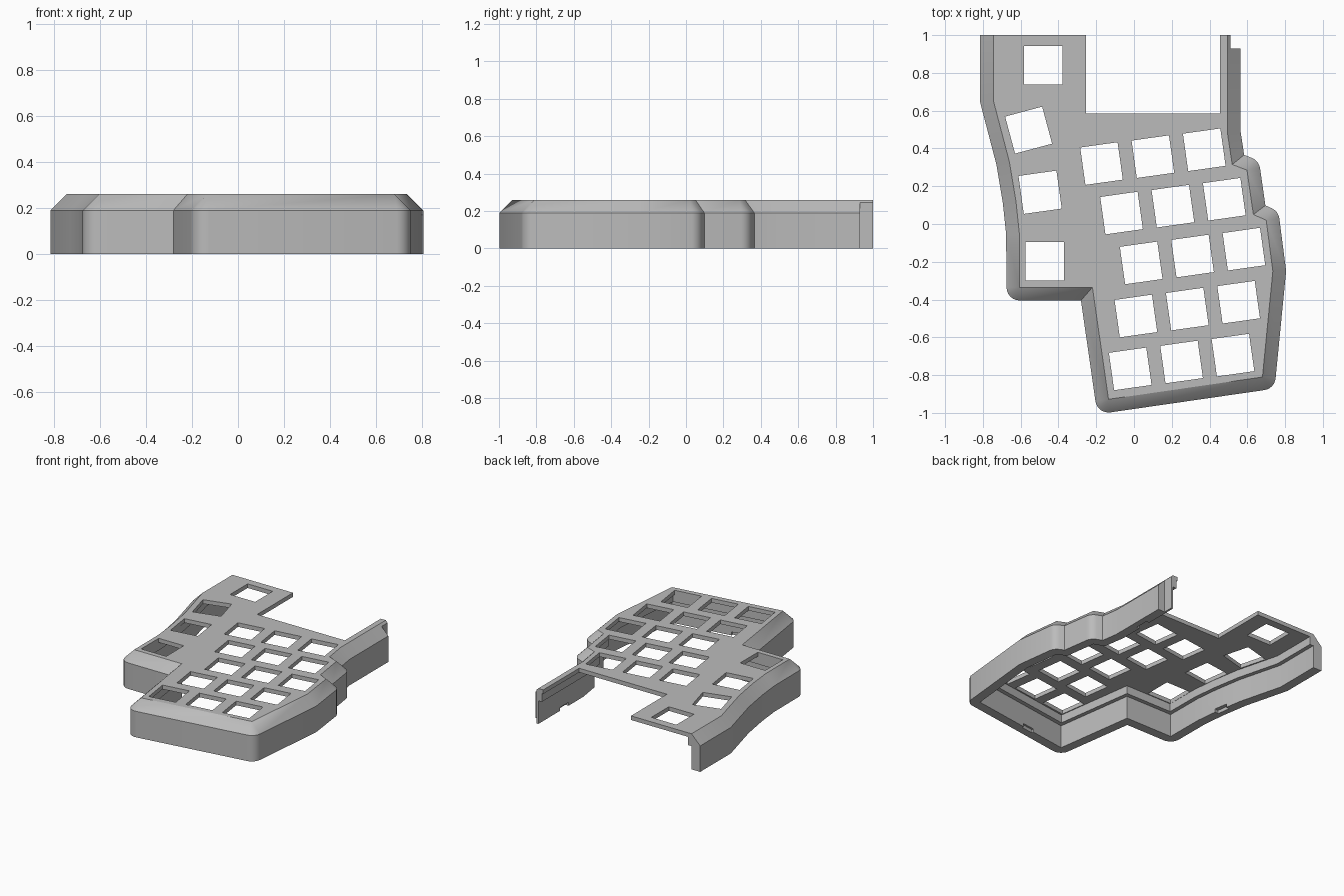
import bpy, bmesh, math
from mathutils import Vector, Matrix

if "Cube" in bpy.data.objects:
    bpy.data.objects.remove(bpy.data.objects["Cube"])

grey = bpy.data.materials.new("case grey")
grey.use_nodes = True
grey.diffuse_color = (0.5, 0.5, 0.5, 1)
grey.node_tree.nodes["Principled BSDF"].inputs["Base Color"].default_value = (0.5, 0.5, 0.5, 1)

BEVEL, TOP, SHOULDER, UNDER, LEDGE = 0.07, 0.26, 0.19, 0.23, 0.17

# Edge of the flat top, counter-clockwise from back left to back right
rim = [Vector(p) for p in [
    (-.745, 1), (-.745, .655), (-.66, .33), (-.625, .12), (-.607, -.05),
    (-.605, -.335), (-.22, -.335), (-.135, -.928), (.68, -.81), (.735, -.25),
    (.70, .02), (.632, .05), (.598, .285), (.52, .315), (.495, .48), (.495, 1)]]


def make_object(name, bm):
    bmesh.ops.remove_doubles(bm, verts=bm.verts, dist=1e-5)
    bmesh.ops.recalc_face_normals(bm, faces=bm.faces)
    mesh = bpy.data.meshes.new(name)
    bm.to_mesh(mesh)
    bm.free()
    obj = bpy.data.objects.new(name, mesh)
    bpy.context.collection.objects.link(obj)
    mesh.materials.append(grey)
    return obj


def outward(a, b):
    d = (b - a).normalized()
    return Vector((d.y, -d.x))


def stations(path, steps=6):
    """Per station: rim point, outer offset direction, inner offset direction."""
    out = []
    for i, p in enumerate(path):
        n0 = outward(path[max(i - 1, 0)], path[max(i, 1)])
        last = len(path) - 1
        n1 = outward(path[min(i, last - 1)], path[min(i + 1, last)])
        miter = (n0 + n1) / (1 + n0.dot(n1))
        turn = math.atan2(n0.cross(n1), n0.dot(n1))
        if turn > 0.3:  # convex corners are rounded on the outside
            for k in range(steps + 1):
                out.append((p, Matrix.Rotation(turn * k / steps, 2) @ n0, miter))
        else:
            out.append((p, miter, miter))
    return out


def box(bm, x, y, size, z0, z1, angle=0):
    m = (Matrix.Translation((x, y, (z0 + z1) / 2)) @ Matrix.Rotation(math.radians(angle), 4, 'Z')
         @ Matrix.Diagonal((size[0], size[1], z1 - z0, 1)))
    bmesh.ops.create_cube(bm, size=1, matrix=m)


def cut(obj, cutter):
    mod = obj.modifiers.new("cut", 'BOOLEAN')
    mod.object = cutter
    mod.solver = 'EXACT'
    bpy.context.view_layer.update()
    bpy.ops.object.select_all(action='DESELECT')
    bpy.context.view_layer.objects.active = obj
    obj.select_set(True)
    bpy.ops.object.modifier_apply(modifier=mod.name)


# Side wall: bevelled section with an inner ledge, swept along the rim
bm = bmesh.new()
rings = []
for p, out, inn in stations(rim):
    o, i = p + out * BEVEL, p - inn * 0.03
    section = [(o, 0), (o, SHOULDER), (p, TOP), (p, UNDER), (i, UNDER), (i, LEDGE), (p, LEDGE), (p, 0)]
    rings.append([bm.verts.new((q.x, q.y, z)) for q, z in section])
for a, b in zip(rings, rings[1:]):
    for k in range(len(a)):
        m = (k + 1) % len(a)
        bm.faces.new((a[k], a[m], b[m], b[k]))
bm.faces.new(rings[0])
bm.faces.new(rings[-1])
bmesh.ops.dissolve_degenerate(bm, edges=bm.edges, dist=1e-5)
side_wall = make_object("side_wall", bm)

# Top plate with a bay open at the back
bm = bmesh.new()
bay = [Vector(p) for p in [(.455, 1), (.455, .585), (-.255, .585), (-.255, 1)]]
base = bm.faces.new([bm.verts.new((p.x, p.y, UNDER)) for p in rim + bay])
grown = bmesh.ops.extrude_face_region(bm, geom=[base], use_keep_orig=True)
bmesh.ops.translate(bm, vec=(0, 0, TOP - UNDER),
                    verts=[g for g in grown["geom"] if isinstance(g, bmesh.types.BMVert)])
top_plate = make_object("top_plate", bm)

# Key openings: three slanted columns of five, and four on the left
bm = bmesh.new()
for x, y in [(-.172, .32), (-.066, .058), (.038, -.206), (.01, -.487), (-.02, -.767)]:
    for k in range(3):
        box(bm, x + .272 * k, y + .0365 * k, (.2, .2), .1, .4, 8)
for x, y, turn in [(-.48, .84, 0), (-.558, .497, 15), (-.497, .168, 8), (-.473, -.197, 0)]:
    box(bm, x, y, (.203, .203), .1, .4, turn)
key_cutter = make_object("key_cutter", bm)

# Joint step at the back right end and latch slots inside the lower rim
bm = bmesh.new()
box(bm, .61, 1.03, (.2, .2), -.1, .4)
box(bm, .19, -.865, (.1, .06), -.1, .025, 8)
box(bm, -.63, .16, (.06, .1), -.1, .025, 8)
box(bm, .49, .70, (.06, .1), -.1, .025)
slot_cutter = make_object("slot_cutter", bm)

cut(top_plate, key_cutter)
cut(side_wall, key_cutter)
cut(side_wall, slot_cutter)
for helper in (key_cutter, slot_cutter):
    bpy.data.objects.remove(helper)

for obj in (side_wall, top_plate):
    bpy.ops.object.select_all(action='DESELECT')
    bpy.context.view_layer.objects.active = obj
    obj.select_set(True)
    bpy.ops.object.shade_smooth_by_angle(angle=math.radians(25))
